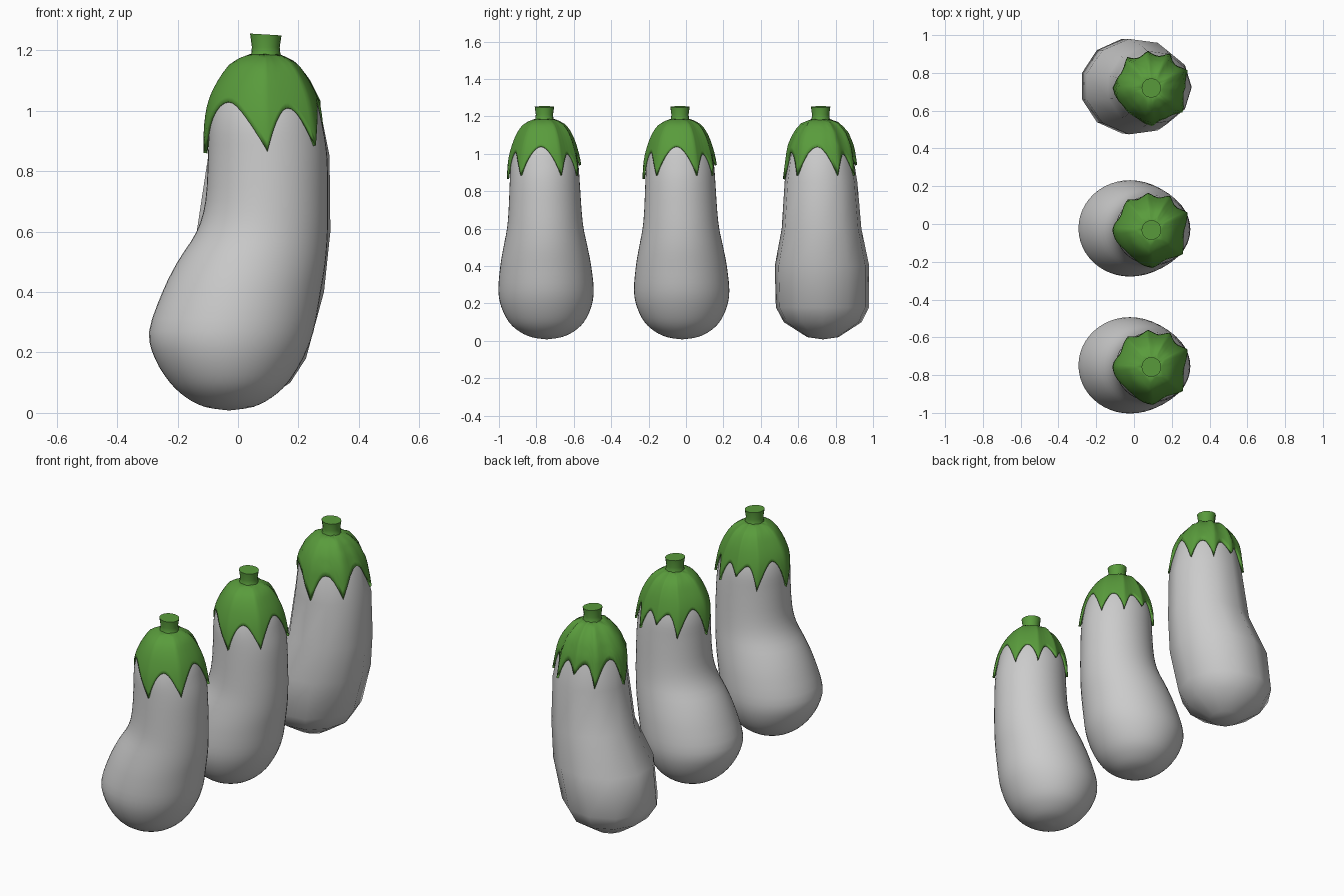
import bpy, bmesh, math

if "Cube" in bpy.data.objects:
    bpy.data.objects.remove(bpy.data.objects["Cube"])


def material(name, rgb):
    m = bpy.data.materials.new(name)
    m.use_nodes = True
    m.diffuse_color = (*rgb, 1)
    m.node_tree.nodes["Principled BSDF"].inputs["Base Color"].default_value = (*rgb, 1)
    return m


SKIN = material("pale grey skin", (0.6, 0.6, 0.6))
GREEN = material("leaf green", (0.1, 0.33, 0.045))

# Body cross-sections: height, centre x, half width x, half width y
BODY = [
    (0.008, -0.03, 0.0, 0.0), (0.02, -0.03, 0.08, 0.08), (0.05, -0.03, 0.14, 0.145),
    (0.10, -0.03, 0.195, 0.2), (0.18, -0.03, 0.245, 0.24), (0.27, -0.022, 0.272, 0.255),
    (0.40, 0.012, 0.262, 0.243), (0.50, 0.045, 0.245, 0.225), (0.60, 0.08, 0.217, 0.205),
    (0.70, 0.095, 0.203, 0.195), (0.85, 0.098, 0.197, 0.187), (0.95, 0.092, 0.188, 0.18),
    (1.03, 0.09, 0.17, 0.16), (1.10, 0.09, 0.132, 0.13), (1.15, 0.09, 0.085, 0.085),
    (1.18, 0.09, 0.0, 0.0)]
COARSE = [0, 1, 3, 4, 6, 8, 10, 12, 13, 14, 15]

# Calyx points: direction in degrees, tip height, height of the notch that follows
TEETH = [(-90, 0.865, 1.01), (-40, 0.885, 1.04), (27, 0.885, 1.0), (63, 0.885, 1.0),
         (95, 0.94, 1.0), (128, 0.87, 1.02), (180, 0.86, 1.03)]


def smooth_rings(keys, steps):
    """Catmull-Rom curve through the cross-sections."""
    out = []
    for i in range(len(keys) - 1):
        p = [keys[max(0, min(len(keys) - 1, i + k))] for k in (-1, 0, 1, 2)]
        for s in range(steps):
            t = s / steps
            out.append(tuple(
                0.5 * (2 * b + (c - a) * t + (2 * a - 5 * b + 4 * c - d) * t * t
                       + (3 * b - a - 3 * c + d) * t ** 3) for a, b, c, d in zip(*p)))
    return out + [keys[-1]]


def section_at(rings, z):
    for a, b in zip(rings, rings[1:]):
        if z <= b[0]:
            t = max(0, (z - a[0]) / (b[0] - a[0]))
            return [u + (v - u) * t for u, v in zip(a, b)]
    return rings[-1]


def y_shift(z):
    return -0.012 * min(1, z)


def polygon_factor(angle, sides):
    """Distance to the side of a regular polygon with corner radius one."""
    step = math.tau / sides
    return math.cos(step / 2) / math.cos(angle % step - step / 2)


def finish(name, bm, mat, y, angle):
    bmesh.ops.remove_doubles(bm, verts=bm.verts, dist=0.0002)
    bmesh.ops.recalc_face_normals(bm, faces=bm.faces)
    me = bpy.data.meshes.new(name)
    bm.to_mesh(me)
    bm.free()
    me.materials.append(mat)
    ob = bpy.data.objects.new(name, me)
    ob.location.y = y
    bpy.context.collection.objects.link(ob)
    bpy.ops.object.select_all(action='DESELECT')
    ob.select_set(True)
    bpy.context.view_layer.objects.active = ob
    bpy.ops.object.shade_smooth_by_angle(angle=math.radians(angle))
    return ob


def skin_loops(bm, loops):
    """Join closed loops of points with quads."""
    rows = [[bm.verts.new(p) for p in loop] for loop in loops]
    n = len(rows[0])
    for a, b in zip(rows, rows[1:]):
        for i in range(n):
            j = (i + 1) % n
            bm.faces.new((a[i], a[j], b[j], b[i]))
    return rows


def body(name, rings, sides, y):
    bm = bmesh.new()
    angles = [math.tau * i / sides for i in range(sides)]
    skin_loops(bm, [[(cx + rx * math.cos(a), y_shift(z) + ry * math.sin(a), z)
                     for a in angles] for z, cx, rx, ry in rings])
    finish(name, bm, SKIN, y, 60)


def calyx(name, rings, sides, y, rows, per_tooth):
    columns = []
    for i, (deg, tip, notch) in enumerate(TEETH):
        nxt = TEETH[(i + 1) % len(TEETH)]
        span = (nxt[0] - deg) % 360
        for k in range(per_tooth):
            u = k / per_tooth
            v = abs(2 * u - 1) ** 2
            low = tip + (nxt[1] - tip) * u
            columns.append((math.radians(deg + span * u), notch + (low - notch) * v, v))
    loops = []
    for r in range(rows + 1):
        s = (r / rows) ** 1.2
        loop = []
        for a, edge, ridge in columns:
            z = 1.172 + (edge - 1.172) * s
            _, cx, rx, ry = section_at(rings, z)
            f = polygon_factor(a, sides)
            grow = 0.008 + 0.008 * ridge
            loop.append((cx + (rx * f + grow) * math.cos(a),
                         y_shift(z) + (ry * f + grow) * math.sin(a), z + 0.018 * (1 - s)))
        loops.append(loop)
    bm = bmesh.new()
    skin_loops(bm, loops)
    ob = finish(name, bm, GREEN, y, 50)
    solid = ob.modifiers.new("thickness", 'SOLIDIFY')
    solid.thickness = 0.012
    solid.offset = -1


def stem(name, sides, y):
    bm = bmesh.new()
    loops = []
    for z, r in ((1.16, 0.06), (1.19, 0.048), (1.21, 0.046), (1.252, 0.052)):
        tilt = 0.06 if z > 1.22 else 0
        loops.append([(0.092 + r * math.cos(a), y_shift(z) + r * math.sin(a),
                       z - tilt * r * math.cos(a))
                      for a in (math.tau * i / sides for i in range(sides))])
    rows = skin_loops(bm, loops)
    bm.faces.new(rows[-1])
    bm.faces.new(rows[0])
    finish(name, bm, GREEN, y, 40)


# Two smooth vegetables in front, one coarse low-poly one at the back
fine = smooth_rings(BODY, 3)
coarse = [(z, cx, rx * 1.04, ry * 1.05) for z, cx, rx, ry in (BODY[i] for i in COARSE)]
for label, y, rings, sides, rows, per_tooth in (
        ("front", -0.745, fine, 48, 12, 14),
        ("middle", -0.02, fine, 48, 12, 14),
        ("back", 0.732, coarse, 11, 8, 8)):
    body(label + "_body", rings, sides, y)
    calyx(label + "_calyx", rings, sides, y, rows, per_tooth)
    stem(label + "_stem", 20 if sides > 20 else 12, y)
